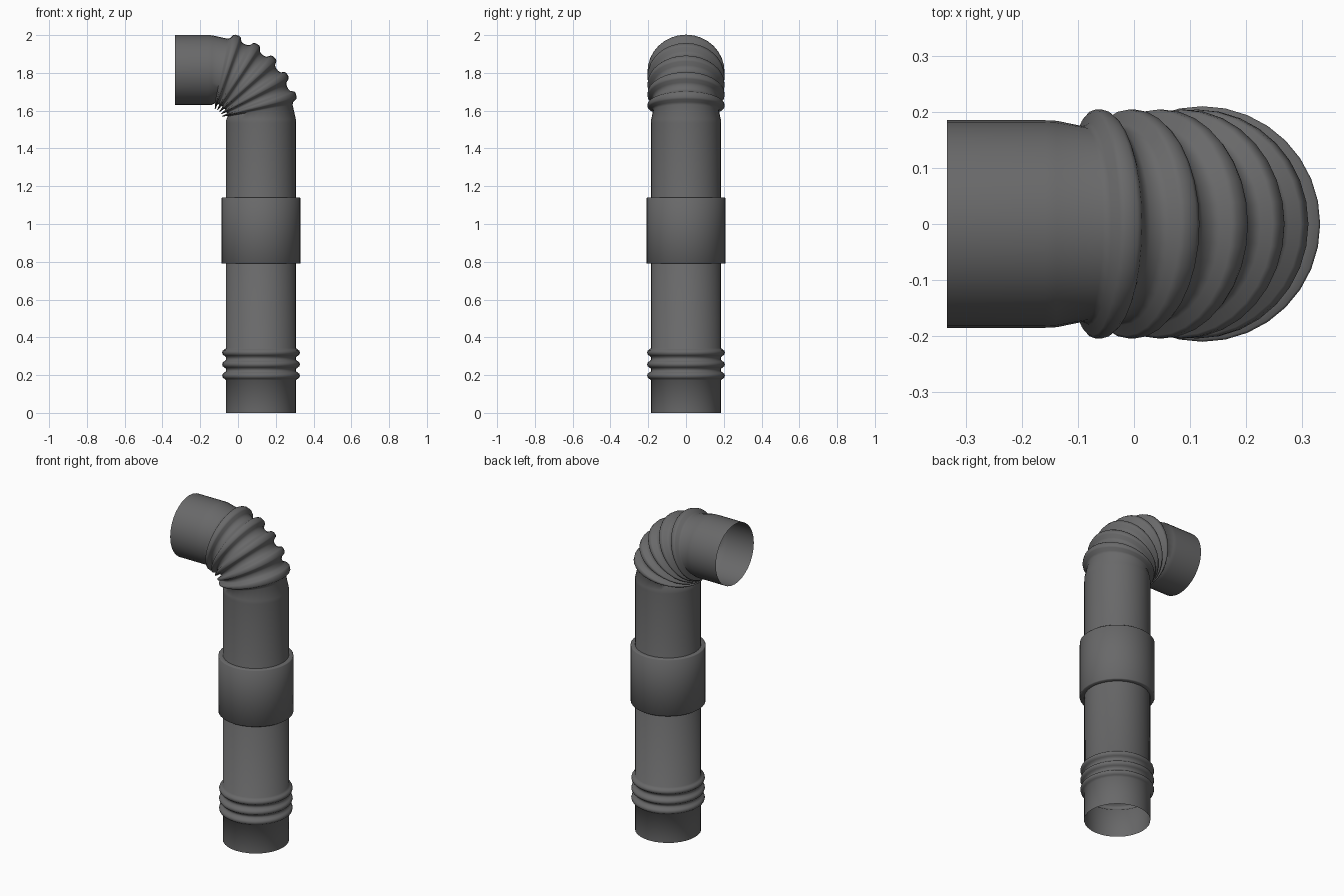
import bpy, bmesh, math
from mathutils import Vector

if "Cube" in bpy.data.objects:
    bpy.data.objects.remove(bpy.data.objects["Cube"])

SIDES = 32
AXIS_X = 0.122          # upright pipe axis
R = 0.185               # pipe radius
BEND_R = 0.26           # elbow centreline radius
CX, CZ = AXIS_X - BEND_R, 1.555   # elbow centre

grey = bpy.data.materials.new("dark grey plastic")
grey.diffuse_color = (0.14, 0.14, 0.142, 1)
grey.use_nodes = True
grey.node_tree.nodes["Principled BSDF"].inputs["Base Color"].default_value = grey.diffuse_color


def sweep(name, stations, closed=False):
    """Skin circles given as (x, z, tilt angle, radius) into a tube."""
    bm = bmesh.new()
    rings = []
    for x, z, a, r in stations:
        out = Vector((math.cos(a), 0, math.sin(a)))
        ring = []
        for i in range(SIDES):
            t = 2 * math.pi * i / SIDES
            ring.append(bm.verts.new(Vector((x, 0, z)) + out * (r * math.cos(t))
                                     + Vector((0, r * math.sin(t), 0))))
        rings.append(ring)
    pairs = list(zip(rings, rings[1:]))
    if closed:
        pairs.append((rings[-1], rings[0]))
    for lo, hi in pairs:
        for i in range(SIDES):
            j = (i + 1) % SIDES
            bm.faces.new((lo[i], lo[j], hi[j], hi[i]))
    me = bpy.data.meshes.new(name)
    bm.to_mesh(me)
    bm.free()
    me.materials.append(grey)
    ob = bpy.data.objects.new(name, me)
    bpy.context.collection.objects.link(ob)
    bpy.ops.object.select_all(action='DESELECT')
    ob.select_set(True)
    bpy.context.view_layer.objects.active = ob
    bpy.ops.object.shade_smooth_by_angle(angle=math.radians(65))
    return ob


def upright(z, r):
    return (AXIS_X, z, 0, r)


def bend(deg, r):
    a = math.radians(deg)
    return (CX + BEND_R * math.cos(a), CZ + BEND_R * math.sin(a), a, r)


# Upright pipe with three clamp ridges near the foot
path = [upright(0, R)]
for z in (0.197, 0.257, 0.319):
    for dz, r in ((-0.024, R), (-0.016, 0.195), (-0.01, 0.203), (0, 0.206),
                  (0.01, 0.203), (0.016, 0.195), (0.024, R)):
        path.append(upright(z + dz, r))
path += [upright(1.535, R), bend(0, R - 0.001)]

# Corrugated elbow with five ridges
for k in range(5):
    c = 16 + 14.3 * k
    for d, r in ((-5.8, 0.174), (-4, 0.18), (-2.6, 0.199), (-1.4, 0.204),
                 (1.4, 0.204), (2.6, 0.199), (4, 0.18), (5.8, 0.174)):
        path.append(bend(c + d, r))

# Horizontal outlet
path += [bend(90, R - 0.001), (CX - 0.02, CZ + BEND_R, math.pi / 2, R),
         (-0.333, CZ + BEND_R, math.pi / 2, R)]
sweep("elbow_pipe", path)

# Coupling sleeve with slightly chamfered rims
sweep("coupling_sleeve", [upright(z, r) for z, r in (
    (0.79, 0.184), (0.79, 0.206), (0.794, 0.21),
    (1.136, 0.21), (1.14, 0.206), (1.14, 0.184))])
